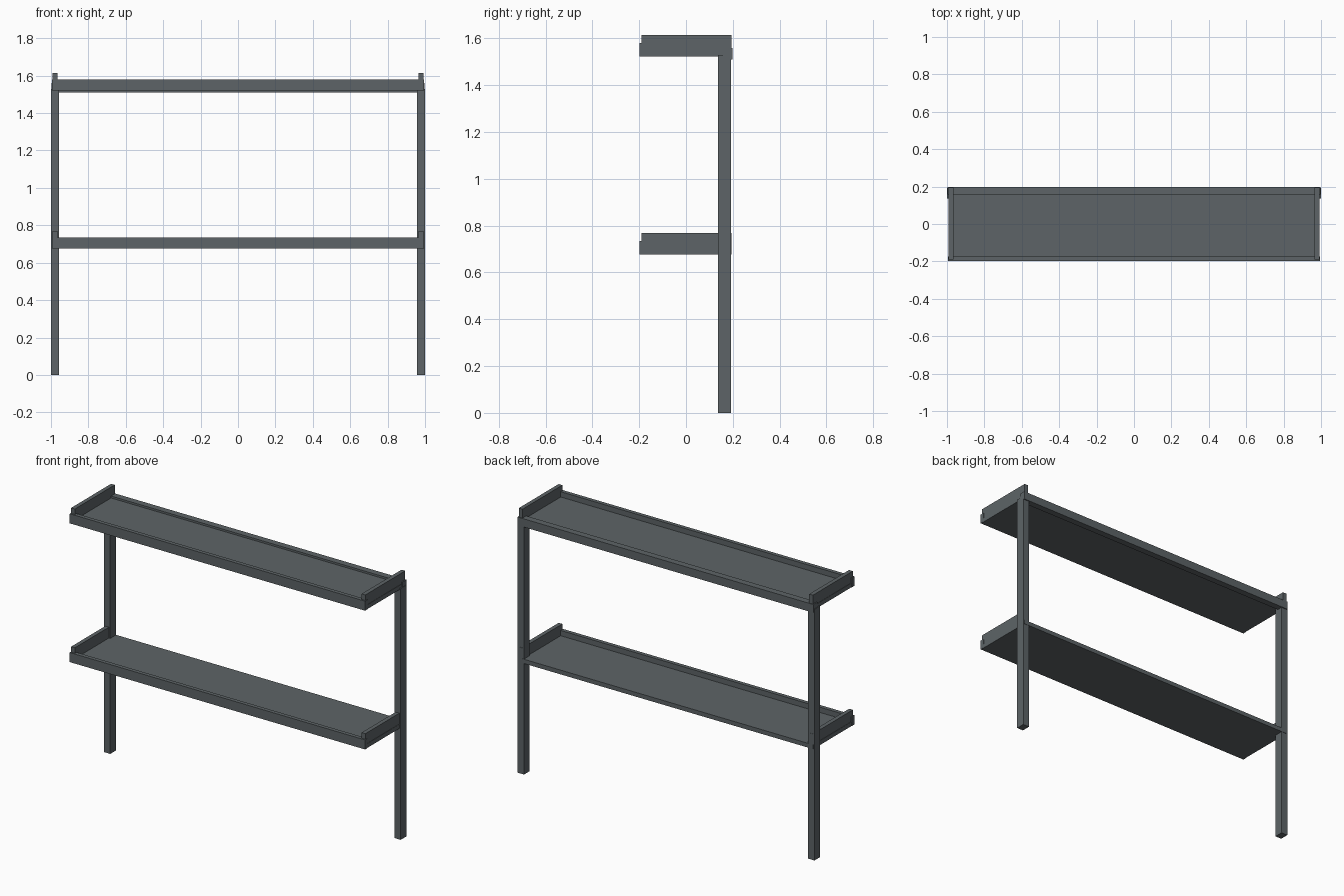
import bpy
import bmesh

if "Cube" in bpy.data.objects:
    bpy.data.objects.remove(bpy.data.objects["Cube"])

mat = bpy.data.materials.new("dark grey metal")
mat.diffuse_color = (0.11, 0.127, 0.135, 1)
mat.use_nodes = True
mat.node_tree.nodes["Principled BSDF"].inputs["Base Color"].default_value = mat.diffuse_color


def box(name, x, y, z):
    """Box from (min, max) ranges on each axis."""
    bm = bmesh.new()
    bmesh.ops.create_cube(bm, size=1)
    for v in bm.verts:
        for i, (lo, hi) in enumerate((x, y, z)):
            v.co[i] = lo if v.co[i] < 0 else hi
    mesh = bpy.data.meshes.new(name)
    bm.to_mesh(mesh)
    bm.free()
    mesh.materials.append(mat)
    obj = bpy.data.objects.new(name, mesh)
    bpy.context.collection.objects.link(obj)
    return obj


def pair(name, x, y, z):
    """Right-hand box and its left-hand twin."""
    box("right_" + name, x, y, z)
    box("left_" + name, (-x[1], -x[0]), y, z)


# Rear posts
pair("post", (0.957, 1.0), (0.137, 0.192), (0, 1.53))

# Two trays: base plate, front lip, raised end panels
for level, z in (("lower", 0.677), ("upper", 1.522)):
    box(level + "_shelf_plate", (-0.993, 0.993), (-0.19, 0.194), (z, z + 0.026))
    box(level + "_front_lip", (-0.995, 0.995), (-0.198, -0.174), (z, z + 0.058))
    pair(level + "_end_panel", (0.966, 0.991), (-0.19, 0.194), (z + 0.026, z + 0.092))

# Rear rail joining the post tops
box("upper_back_rail", (-0.997, 0.997), (0.158, 0.198), (1.51, 1.56))
